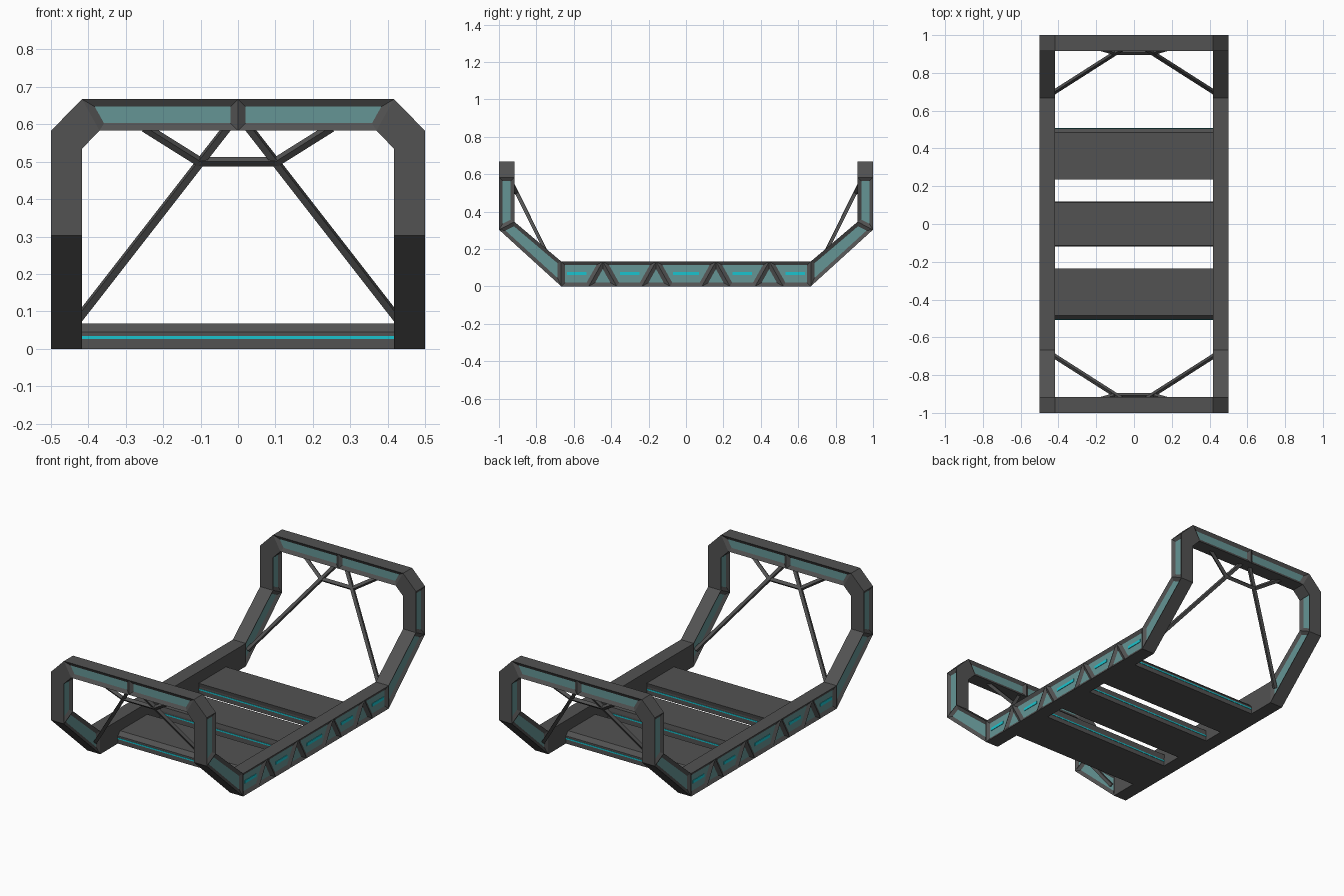
import bpy, bmesh
from mathutils import Vector

if "Cube" in bpy.data.objects:
    bpy.data.objects.remove(bpy.data.objects["Cube"])


def material(name, color):
    m = bpy.data.materials.new(name)
    m.diffuse_color = (*color, 1)
    m.use_nodes = True
    m.node_tree.nodes["Principled BSDF"].inputs["Base Color"].default_value = m.diffuse_color
    return m


BODY = material("dark_metal", (0.085, 0.085, 0.085))
PANEL = material("teal_panel", (0.13, 0.3, 0.3))
GLOW = material("cyan_light", (0.01, 0.55, 0.62))


def finish(name, bm, mats):
    bmesh.ops.recalc_face_normals(bm, faces=bm.faces)
    me = bpy.data.meshes.new(name)
    bm.to_mesh(me)
    bm.free()
    for m in mats:
        me.materials.append(m)
    ob = bpy.data.objects.new(name, me)
    bpy.context.collection.objects.link(ob)
    return ob


def prism(name, pieces, place, d0, d1, inset0=(), inset1=(), mat=BODY):
    """Extrude touching 2D polygons from d0 to d1; chosen cap faces become recessed panels."""
    bm = bmesh.new()
    cache, edges, panels = {}, {}, []

    def vert(p, d):
        key = (round(p[0], 4), round(p[1], 4), d)
        if key not in cache:
            cache[key] = bm.verts.new(place(p[0], p[1], d))
        return cache[key]

    for i, poly in enumerate(pieces):
        for d, chosen in ((d0, inset0), (d1, inset1)):
            f = bm.faces.new([vert(p, d) for p in poly])
            if i in chosen:
                panels.append(f)
        for a, b in zip(poly, poly[1:] + poly[:1]):
            edges.setdefault(frozenset((a, b)), []).append((a, b))
    for uses in edges.values():
        if len(uses) == 1:
            a, b = uses[0]
            bm.faces.new([vert(a, d0), vert(b, d0), vert(b, d1), vert(a, d1)])
    bmesh.ops.recalc_face_normals(bm, faces=bm.faces)
    if panels:
        bmesh.ops.inset_individual(bm, faces=panels, thickness=0.02, depth=-0.012,
                                   use_even_offset=True)
        for f in panels:
            f.material_index = 1
    return finish(name, bm, [mat, PANEL])


def box(name, lo, hi, mat):
    return prism(name, [[(lo[1], lo[2]), (hi[1], lo[2]), (hi[1], hi[2]), (lo[1], hi[2])]],
                 lambda y, z, x: (x, y, z), lo[0], hi[0], mat=mat)


def rod(name, a, b, r=0.013):
    a, b = Vector(a), Vector(b)
    bm = bmesh.new()
    bmesh.ops.create_cone(bm, cap_ends=True, segments=4, radius1=r, radius2=r, depth=(b - a).length)
    ob = finish(name, bm, [BODY])
    ob.location = (a + b) / 2
    ob.rotation_mode = 'QUATERNION'
    ob.rotation_quaternion = (b - a).to_track_quat('Z', 'Y')
    return ob


# Side rail outline: truss of trapezoids and triangles, sloped ends, upright posts
H, W = 0.133, 0.075
tops = [-0.667, -0.445, -0.16, 0.16, 0.445, 0.667]
pieces = []
for i in range(5):
    a, b = tops[i], tops[i + 1]
    a0 = a if i == 0 else a + W
    b0 = b if i == 4 else b - W
    pieces.append([(a0, 0), (b0, 0), (b, H), (a, H)])
for t in tops[1:-1]:
    pieces.append([(t - W, 0), (t + W, 0), (t, H)])
for s in (-1, 1):
    pieces.append([(s * 0.667, 0), (s * 1.0, 0.303), (s * 0.917, 0.345), (s * 0.667, H)])
    pieces.append([(s * 1.0, 0.303), (s * 1.0, 0.583), (s * 0.917, 0.583), (s * 0.917, 0.345)])

for s, side in ((-1, "left"), (1, "right")):
    prism(f"{side}_side_rail", pieces, lambda y, z, x: (x, y, z), s * 0.5, s * 0.417,
          inset0=range(13), inset1=range(9, 13))
    # Light bars inside the trapezoid panels
    for i, (y, half) in enumerate(((-0.585, 0.052), (-0.3, 0.052), (0, 0.07), (0.3, 0.052), (0.585, 0.052))):
        xs = sorted((s * 0.484, s * 0.491))
        box(f"{side}_rail_light_{i + 1}", (xs[0], y - half, 0.061), (xs[1], y + half, 0.078), GLOW)

# End hoops: top beam with panels and chamfered corners, plus braces below
hoop = []
for s in (-1, 1):
    hoop.append([(0, 0.583), (s * 0.37, 0.583), (s * 0.417, 0.667), (0, 0.667)])
    hoop.append([(s * 0.37, 0.583), (s * 0.417, 0.535), (s * 0.417, 0.583),
                 (s * 0.5, 0.583), (s * 0.417, 0.667)])
for e, end in ((-1, "front"), (1, "back")):
    prism(f"{end}_hoop_beam", hoop, lambda x, z, y: (x, y, z), e * 1.0, e * 0.917,
          inset0=(0, 2), inset1=(0, 2))
    rod(f"{end}_cross_brace", (-0.105, e * 0.907, 0.5), (0.105, e * 0.907, 0.5))
    for s, side in ((-1, "left"), (1, "right")):
        rod(f"{end}_{side}_long_brace", (s * 0.425, e * 0.697, 0.082), (s * 0.028, e * 0.95, 0.592))
        rod(f"{end}_{side}_short_brace", (s * 0.1, e * 0.907, 0.498), (s * 0.25, e * 0.95, 0.592))

# Floor slats with a light strip along both long edges
slats = {"front": (-0.505, -0.485, -0.235, -0.24),
         "middle": (-0.118, -0.115, 0.115, 0.118),
         "back": (0.24, 0.235, 0.485, 0.505)}
for name, (b0, t0, t1, b1) in slats.items():
    prism(f"{name}_floor_slat", [[(b0, 0), (b1, 0), (b1, 0.045), (t1, 0.067), (t0, 0.067), (b0, 0.045)]],
          lambda y, z, x: (x, y, z), -0.42, 0.42)
    box(f"{name}_slat_light", (-0.417, b0 - 0.002, 0.026), (0.417, b1 + 0.002, 0.034), GLOW)
